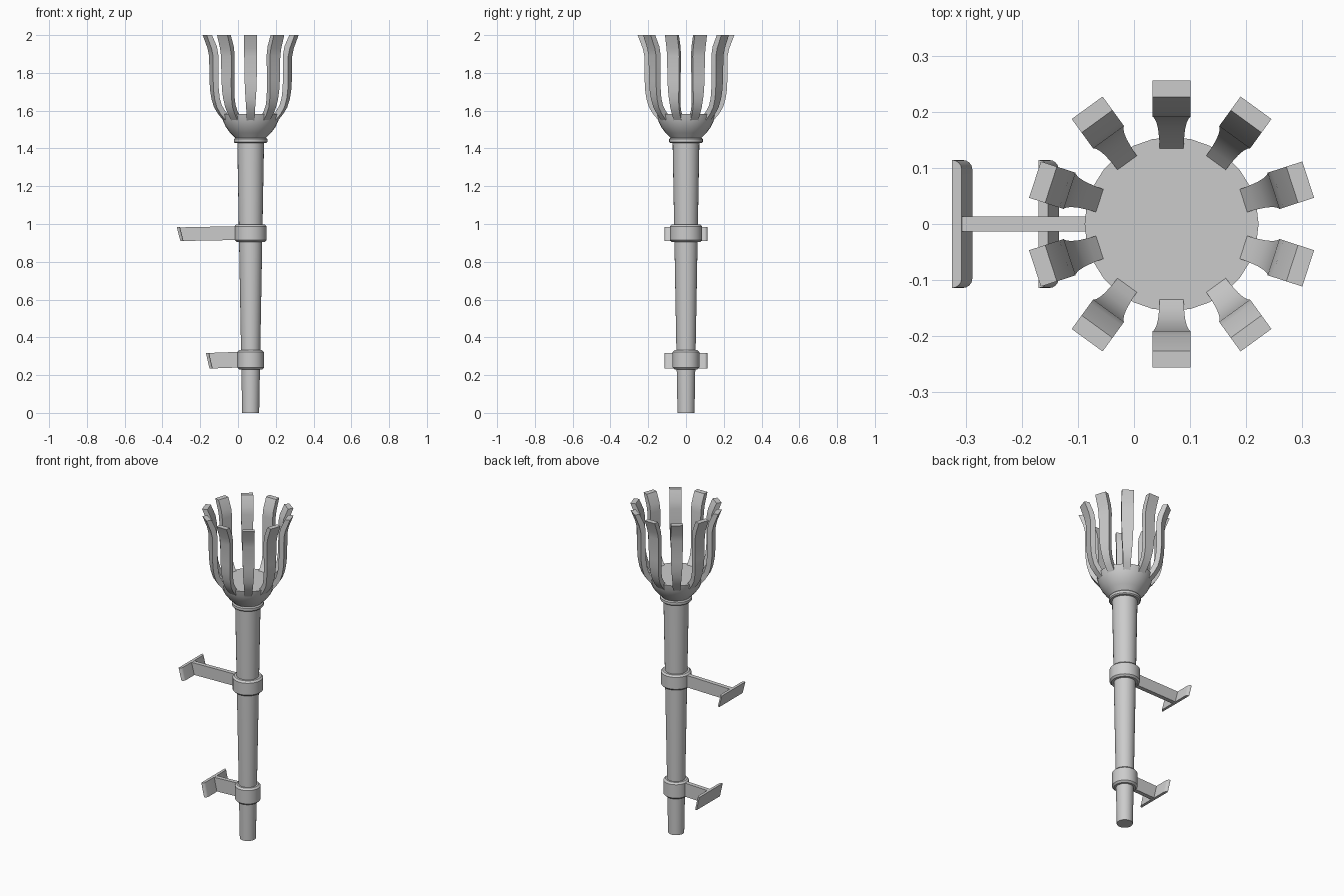
import bpy, bmesh, math
from mathutils import Matrix

if "Cube" in bpy.data.objects:
    bpy.data.objects.remove(bpy.data.objects["Cube"])

AXIS_X = 0.067
SEG = 28


def finish(name, bm, angle=30):
    bmesh.ops.recalc_face_normals(bm, faces=bm.faces)
    me = bpy.data.meshes.new(name)
    bm.to_mesh(me)
    bm.free()
    ob = bpy.data.objects.new(name, me)
    bpy.context.collection.objects.link(ob)
    bpy.ops.object.select_all(action='DESELECT')
    ob.select_set(True)
    bpy.context.view_layer.objects.active = ob
    bpy.ops.object.shade_smooth_by_angle(angle=math.radians(angle))
    return ob


def loft(name, rings, angle=30):
    """Bridge closed cross-sections and cap both ends."""
    bm = bmesh.new()
    vs = [[bm.verts.new(p) for p in ring] for ring in rings]
    n = len(vs[0])
    for a, b in zip(vs, vs[1:]):
        for i in range(n):
            j = (i + 1) % n
            bm.faces.new((a[i], a[j], b[j], b[i]))
    bm.faces.new(vs[0])
    bm.faces.new(vs[-1])
    return finish(name, bm, angle)


def lathe(name, profile):
    """Revolve (radius, z) points around the torch axis."""
    return loft(name, [[(AXIS_X + r * math.cos(2 * math.pi * i / SEG),
                         r * math.sin(2 * math.pi * i / SEG), z)
                        for i in range(SEG)] for r, z in profile])


def collar(name, r, z0, z1, b):
    return lathe(name, [(r - b, z0), (r, z0 + b), (r, z1 - b), (r - b, z1)])


# Tapered handle with its collars
lathe("shaft", [(0.045, 0), (0.071, 1.44)])
collar("lower_collar", 0.071, 0.23, 0.332, 0.01)
collar("upper_collar", 0.085, 0.905, 0.998, 0.01)
collar("neck_ring", 0.089, 1.428, 1.455, 0.006)

# Solid bowl
lathe("bowl", [(0.07, 1.44), (0.083, 1.458), (0.108, 1.482), (0.131, 1.513),
               (0.147, 1.547), (0.155, 1.583)])

# Ring of flared prongs: inner r, inner z, outer r, outer z, half width
PRONG = [(0.125, 1.572, 0.145, 1.548, 0.021), (0.150, 1.600, 0.174, 1.582, 0.022),
         (0.169, 1.630, 0.196, 1.618, 0.024), (0.181, 1.668, 0.209, 1.660, 0.027),
         (0.187, 1.710, 0.216, 1.706, 0.030), (0.190, 1.760, 0.219, 1.760, 0.032),
         (0.191, 1.895, 0.220, 1.888, 0.034), (0.199, 1.940, 0.229, 1.930, 0.034),
         (0.226, 2.000, 0.256, 2.000, 0.034)]
for k in range(10):
    ob = loft(f"prong_{k + 1}", [[(ri, -w, zi), (ro, -w, zo), (ro, w, zo), (ri, w, zi)]
                                 for ri, zi, ro, zo, w in PRONG])
    ob.data.transform(Matrix.Translation((AXIS_X, 0, 0))
                      @ Matrix.Rotation(math.radians(18 + 36 * k), 4, 'Z'))


# Wall brackets: arm plus leaning plate with rounded front corners
def bracket(name, x, z0, z1):
    lean = 0.019
    t, h, r = 0.017, 0.114, 0.017
    half = [(0, h)] + [(t - r + r * math.sin(a), h - r + r * math.cos(a))
                       for a in (0.35, 0.75, 1.15, math.pi / 2)]
    plan = half + [(px, -py) for px, py in reversed(half)]
    loft(name + "_plate", [[(x + off + px, py, z) for px, py in plan]
                           for off, z in ((lean, z0), (0, z1))])
    w = 0.013
    side = [(x + lean + 0.008, z0 + 0.001), (AXIS_X - 0.04, z0 + 0.007),
            (AXIS_X - 0.04, z1 + 0.006), (x + 0.008, z1 - 0.001)]
    loft(name + "_arm", [[(px, y, pz) for px, pz in side] for y in (-w, w)])


bracket("lower_bracket", -0.170, 0.234, 0.318)
bracket("upper_bracket", -0.324, 0.909, 0.983)
